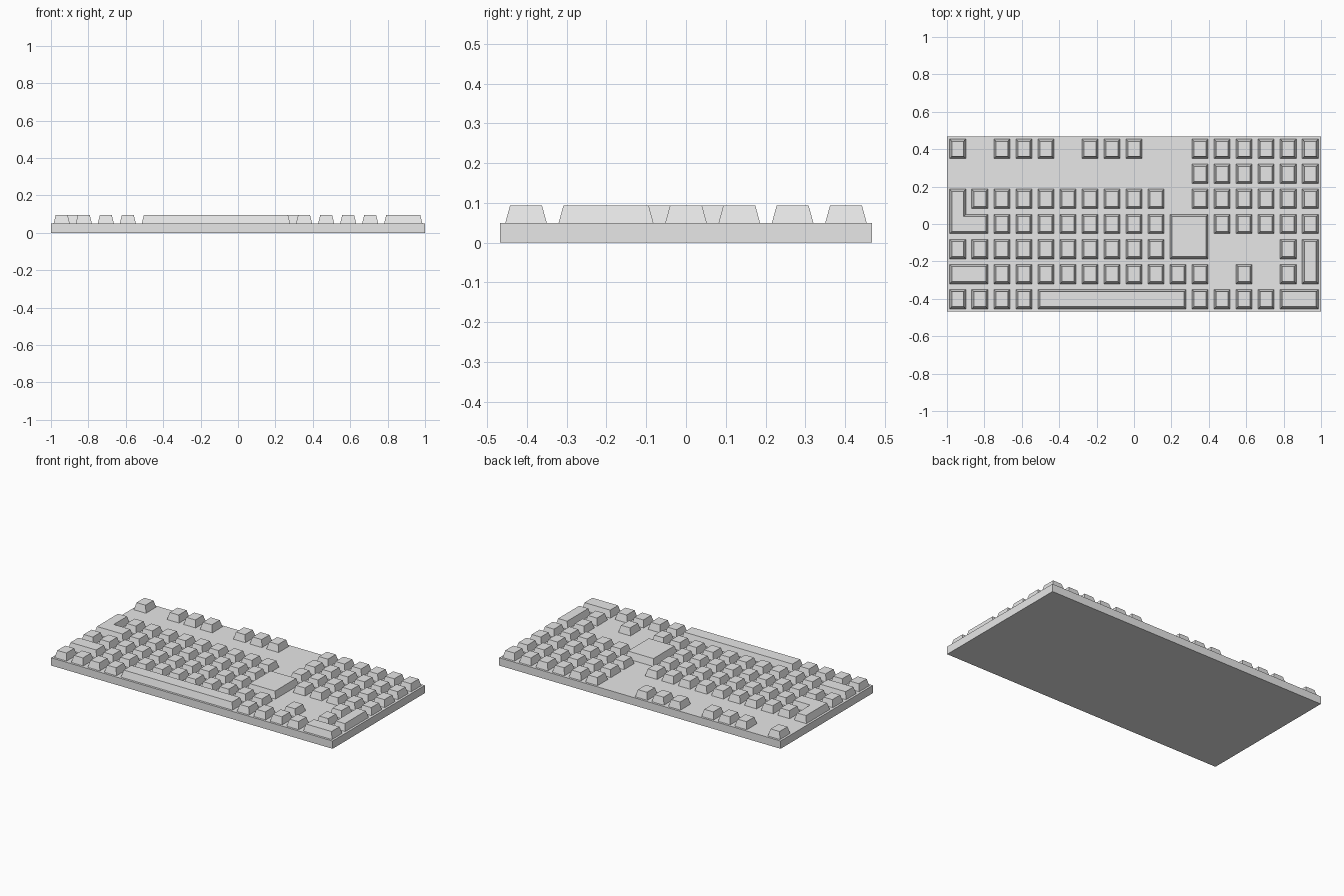
import bpy
import bmesh
from mathutils import Vector

cube = bpy.data.objects.get("Cube")
if cube:
    bpy.data.objects.remove(cube, do_unlink=True)

PLATE_TOP, KEY_TOP = 0.05, 0.094
PITCH_X, PITCH_Y = 0.1178, 0.134
HALF_X, HALF_Y = 0.043, 0.052
INSET = Vector((0.011, 0.012))

grey = bpy.data.materials.new("light grey")
grey.use_nodes = True
grey.diffuse_color = (0.8, 0.8, 0.8, 1)
grey.node_tree.nodes["Principled BSDF"].inputs["Base Color"].default_value = (0.8, 0.8, 0.8, 1)


def finish(name, bm):
    bmesh.ops.recalc_face_normals(bm, faces=bm.faces)
    mesh = bpy.data.meshes.new(name)
    bm.to_mesh(mesh)
    bm.free()
    mesh.materials.append(grey)
    bpy.context.collection.objects.link(bpy.data.objects.new(name, mesh))


def add_tapered(bm, outline, z0, z1, inset):
    """Solid over a counter-clockwise right-angled outline, narrowing upward."""
    points = [Vector(p) for p in outline]
    n = len(points)
    lower, upper = [], []
    for i, p in enumerate(points):
        shift = Vector((0, 0))
        for a, b in ((points[i - 1], p), (p, points[(i + 1) % n])):
            d = (b - a).normalized()
            shift += Vector((-d.y * inset.x, d.x * inset.y))
        lower.append(bm.verts.new((p.x, p.y, z0)))
        upper.append(bm.verts.new((*(p + shift), z1)))
    bm.faces.new(lower[::-1])
    bm.faces.new(upper)
    for i in range(n):
        j = (i + 1) % n
        bm.faces.new((lower[i], lower[j], upper[j], upper[i]))


def extents(c0, c1, r0, r1):
    """Edges of the block of key cells from column c0 to c1, row r0 to r1."""
    return ((c0 - 8) * PITCH_X - HALF_X, (c1 - 8) * PITCH_X + HALF_X,
            (3 - r1) * PITCH_Y - HALF_Y, (3 - r0) * PITCH_Y + HALF_Y)


def rectangle(x0, x1, y0, y1):
    return [(x0, y0), (x1, y0), (x1, y1), (x0, y1)]


def add_key(bm, c0, c1, r0, r1):
    add_tapered(bm, rectangle(*extents(c0, c1, r0, r1)), PLATE_TOP, KEY_TOP, INSET)


# Base plate
bm = bmesh.new()
add_tapered(bm, rectangle(-1, 1, -0.468, 0.468), 0, PLATE_TOP, Vector((0, 0)))
finish("base_plate", bm)

# Single keys, one text line per row from back to front
LAYOUT = [
    "#.###.###..######",
    "...........######",
    ".#########.######",
    "..########..#####",
    "##########.....#.",
    "..##########.#.#.",
    "####.......####..",
]
for row, line in enumerate(LAYOUT):
    bm = bmesh.new()
    for col, mark in enumerate(line):
        if mark == "#":
            add_key(bm, col, col, row, row)
    finish(f"key_row_{row + 1}", bm)

# Large keys: first column, last column, first row, last row
LARGE = {
    "space_bar": (4, 10, 6, 6),
    "shift_key": (0, 1, 5, 5),
    "square_key": (10, 11, 3, 4),
    "tall_pad_key": (16, 16, 4, 5),
    "wide_pad_key": (15, 16, 6, 6),
}
for name, cells in LARGE.items():
    bm = bmesh.new()
    add_key(bm, *cells)
    finish(name, bm)

# L-shaped key
left, inner, bottom, top = extents(0, 0, 2, 3)
_, right, _, step = extents(0, 1, 3, 3)
bm = bmesh.new()
add_tapered(bm, [(left, bottom), (right, bottom), (right, step),
                 (inner, step), (inner, top), (left, top)],
            PLATE_TOP, KEY_TOP, INSET)
finish("l_shaped_key", bm)
